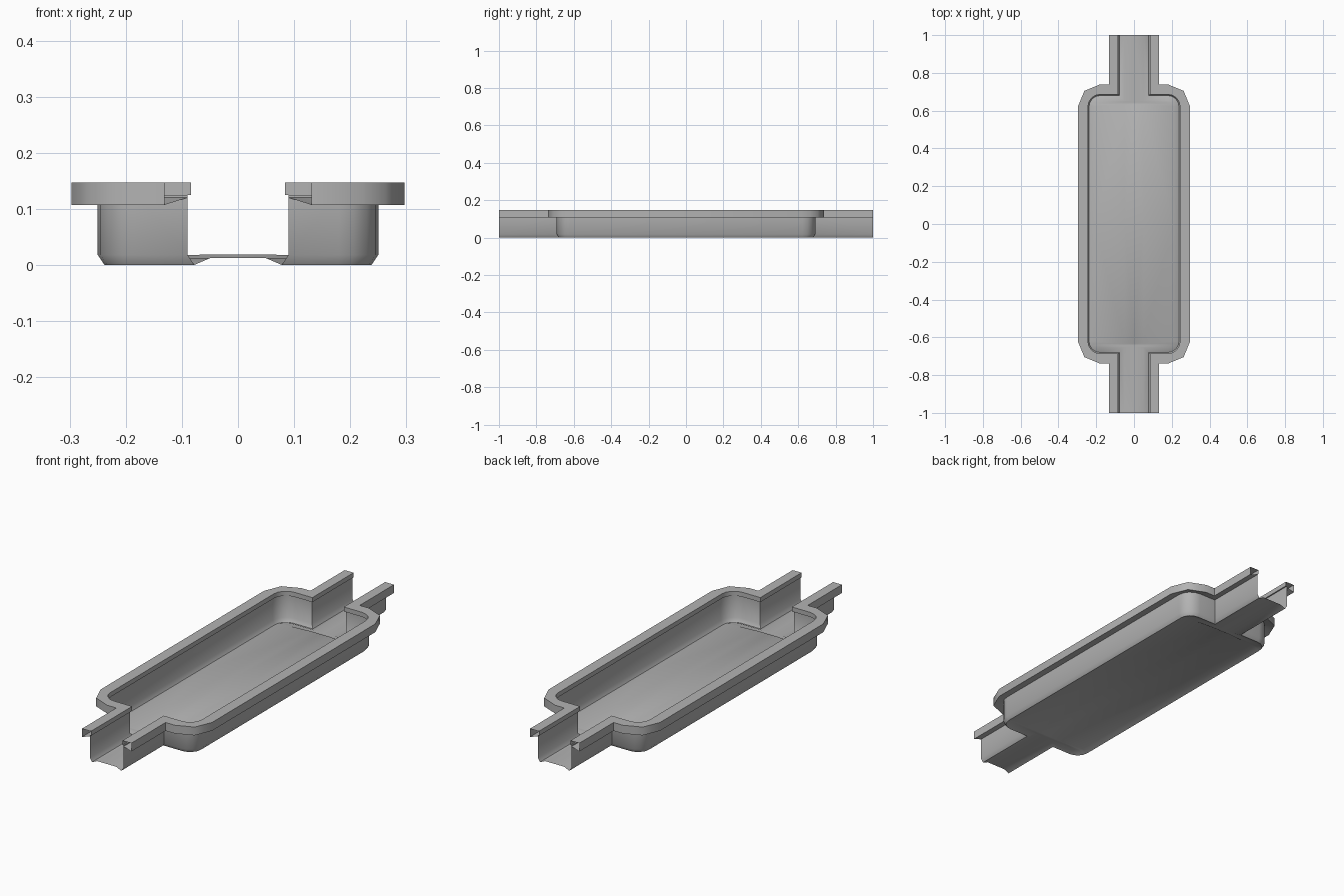
import bpy
import bmesh
from math import cos, sin, pi

cube = bpy.data.objects.get("Cube")
if cube:
    bpy.data.objects.remove(cube, do_unlink=True)

HALF_CHANNEL, HALF_END = 0.09, 1.0
CORNER_X, CORNER_Y, RADIUS = 0.18, 0.622, 0.07
SEGMENTS = 4

grey = bpy.data.materials.new("mid grey")
grey.use_nodes = True
COLOUR = (0.45, 0.45, 0.45, 1)
grey.diffuse_color = COLOUR
grey.node_tree.nodes["Principled BSDF"].inputs["Base Color"].default_value = COLOUR


def outline(offset, faceted=False):
    """One quarter of the plan outline, from channel mouth to mid side."""
    r = RADIUS + offset
    x = HALF_CHANNEL + (0.88 * offset if offset > 0 else offset)
    arc = []
    for i in range(SEGMENTS + 1):
        a = pi / 2 * (1 - i / SEGMENTS)
        arc.append((CORNER_X + r * cos(a), CORNER_Y + r * sin(a)))
    if faceted:
        for i in range(1, SEGMENTS, 2):
            arc[i] = tuple((p + q) / 2 for p, q in zip(arc[i - 1], arc[i + 1]))
    return [(x, HALF_END), (x, CORNER_Y + r)] + arc + [(CORNER_X + r, 0)]


def ring(offset, z, faceted=False):
    return [(x, y, z) for x, y in outline(offset, faceted)]


def build(name, rings):
    """Loft neighbouring rings, then mirror the quarter into the whole."""
    bm = bmesh.new()
    rows = [[bm.verts.new(p) for p in r] for r in rings]
    for a, b in zip(rows, rows[1:]):
        for i in range(len(a) - 1):
            bm.faces.new((a[i], a[i + 1], b[i + 1], b[i]))
    bmesh.ops.remove_doubles(bm, verts=bm.verts, dist=0.0005)
    bmesh.ops.dissolve_degenerate(bm, edges=bm.edges, dist=0.0005)
    bmesh.ops.recalc_face_normals(bm, faces=bm.faces)
    mesh = bpy.data.meshes.new(name)
    bm.to_mesh(mesh)
    bm.free()
    mesh.materials.append(grey)
    obj = bpy.data.objects.new(name, mesh)
    bpy.context.collection.objects.link(obj)
    bpy.ops.object.select_all(action='DESELECT')
    bpy.context.view_layer.objects.active = obj
    obj.select_set(True)
    bpy.ops.object.shade_smooth_by_angle(angle=pi * 50 / 180)
    mirror = obj.modifiers.new("Mirror", 'MIRROR')
    mirror.use_axis = (True, True, False)
    mirror.merge_threshold = 0.0005
    return obj


# Floor: slightly raised middle, falling to a low edge by the walls
edge = outline(-0.04)


def floor_strip(half_width):
    return [(half_width, y, 0.012 if y > CORNER_Y else 0.019) for x, y in edge]


build("tray_floor", [
    floor_strip(0), floor_strip(0.05),
    ring(-0.04, 0.012), ring(-0.012, 0)])

# Thin upright walls with a bevelled foot
build("tray_wall", [ring(-0.012, 0), ring(0, 0.018), ring(0, 0.125)])

# Overhanging rim, open at the channel mouths
build("rim", [
    ring(0, 0.125), ring(-0.006, 0.125), ring(-0.006, 0.147),
    ring(0.047, 0.147, True), ring(0.047, 0.107, True), ring(0, 0.12)])
